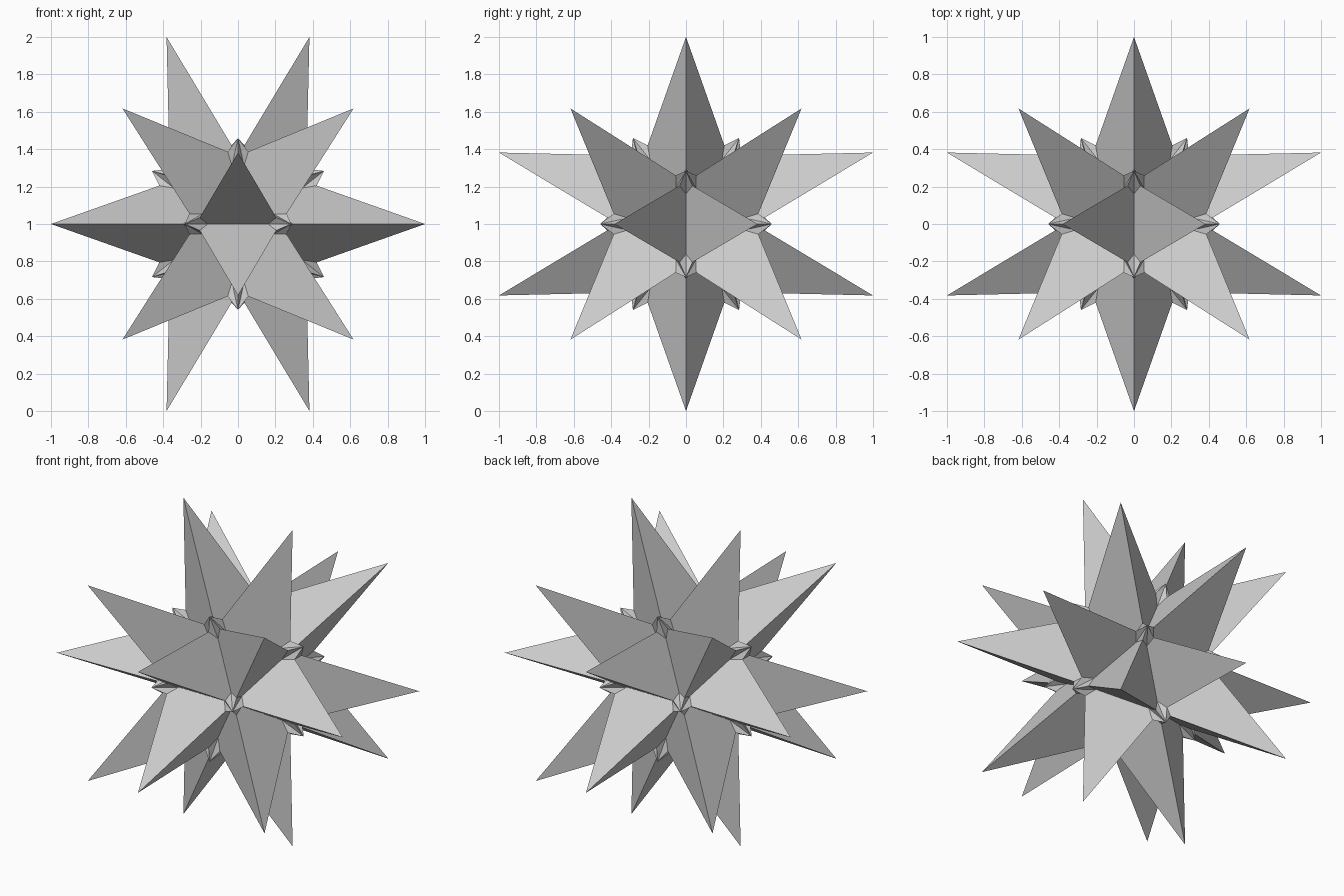
import bpy, bmesh, math
from mathutils import Vector

cube = bpy.data.objects.get("Cube")
if cube:
    bpy.data.objects.remove(cube, do_unlink=True)

PHI = (1 + math.sqrt(5)) / 2
CORE = 0.225                                # half edge of the core icosahedron
SPIKE_R = math.hypot(1, PHI ** -2)          # centre to long spike tip
STUD_R = 0.284 * math.hypot(1, PHI)         # centre to small stud tip
RIDGE, VALLEY = 0.089, 0.144                # stud foot along ridges and valleys
CENTRE = Vector((0, 0, 1))

grey = bpy.data.materials.new("plain_grey")
grey.use_nodes = True
grey.diffuse_color = (0.6, 0.6, 0.6, 1)
grey.node_tree.nodes["Principled BSDF"].inputs["Base Color"].default_value = (0.6, 0.6, 0.6, 1)


def finish(name, bm):
    """Turn a bmesh into a flat shaded grey object."""
    bmesh.ops.recalc_face_normals(bm, faces=bm.faces)
    bmesh.ops.translate(bm, verts=bm.verts, vec=CENTRE)
    mesh = bpy.data.meshes.new(name)
    bm.to_mesh(mesh)
    bm.free()
    mesh.materials.append(grey)
    obj = bpy.data.objects.new(name, mesh)
    bpy.context.collection.objects.link(obj)


# Icosahedron core: three crossed golden rectangles
star = bmesh.new()
for a in (-CORE, CORE):
    for b in (-CORE * PHI, CORE * PHI):
        for co in ((0, a, b), (a, b, 0), (b, 0, a)):
            star.verts.new(co)
bmesh.ops.convex_hull(star, input=star.verts)
corners = list(star.verts)

# Long three-sided spikes: poke every face and pull the centre out
for tip in bmesh.ops.poke(star, faces=star.faces[:])["verts"]:
    tip.co = tip.co.normalized() * SPIKE_R

# Small star-shaped studs: ten facets resting on the ridges and valleys
studs = bmesh.new()
for corner in corners:
    axis = corner.co.normalized()
    side = axis.orthogonal().normalized()
    other = axis.cross(side)
    around = [e.other_vert(corner) for e in corner.link_edges]
    around.sort(key=lambda v: math.atan2(v.co.dot(other), v.co.dot(side)))
    foot = []
    for v in around:
        is_tip = v.co.length > 0.8
        foot.append(studs.verts.new(corner.co.lerp(v.co, RIDGE if is_tip else VALLEY)))
    top = studs.verts.new(axis * STUD_R)
    for i, p in enumerate(foot):
        studs.faces.new((foot[i - 1], p, top))

finish("long_spikes", star)
finish("small_studs", studs)
